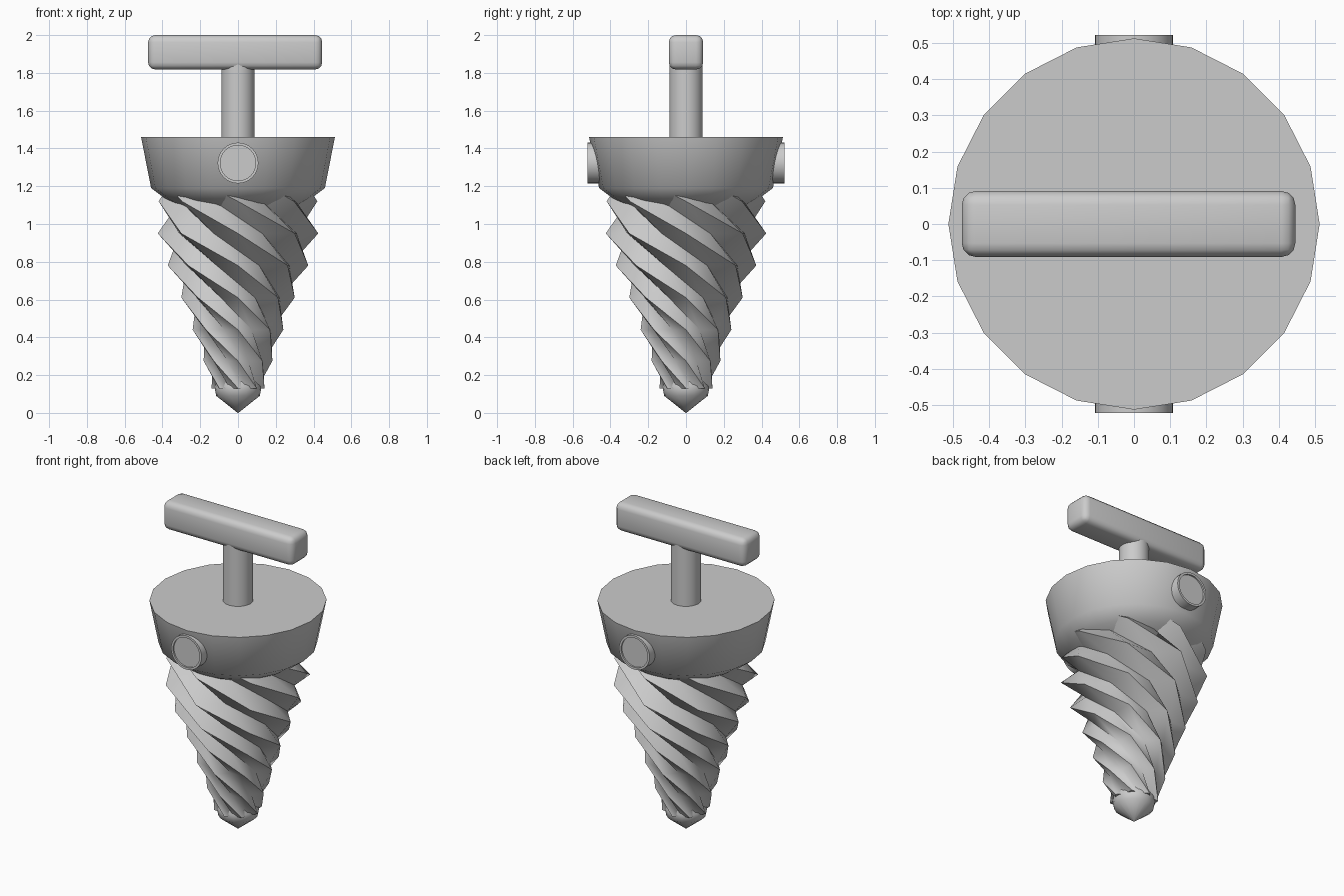
import bpy, bmesh, math
from math import cos, sin, pi, radians

if "Cube" in bpy.data.objects:
    bpy.data.objects.remove(bpy.data.objects["Cube"])


def make_object(name, bm, angle=35):
    bmesh.ops.recalc_face_normals(bm, faces=bm.faces)
    mesh = bpy.data.meshes.new(name)
    bm.to_mesh(mesh)
    bm.free()
    ob = bpy.data.objects.new(name, mesh)
    bpy.context.collection.objects.link(ob)
    bpy.ops.object.select_all(action='DESELECT')
    ob.select_set(True)
    bpy.context.view_layer.objects.active = ob
    bpy.ops.object.shade_smooth_by_angle(angle=radians(angle))
    return ob


def loft(bm, rings):
    """Skin a list of equal-length point rings and cap both ends."""
    loops = [[bm.verts.new(p) for p in ring] for ring in rings]
    for a, b in zip(loops, loops[1:]):
        n = len(a)
        for i in range(n):
            bm.faces.new((a[i], a[(i + 1) % n], b[(i + 1) % n], b[i]))
    bm.faces.new(loops[0])
    bm.faces.new(loops[-1])


def lathe(name, profile, sides, axis='z', angle=35, lift=0):
    bm = bmesh.new()
    rings = []
    for r, h in profile:
        pts = [(r * cos(2 * pi * i / sides), r * sin(2 * pi * i / sides)) for i in range(sides)]
        rings.append([(u, v, h + lift) if axis == 'z' else (u, h, v + lift) for u, v in pts])
    loft(bm, rings)
    return make_object(name, bm, angle)


# Fluted drill bit: eight-pointed star twisted one flute per ring
bm = bmesh.new()
rings = []
levels = [(0.14, 0.13), (0.182, 0.275), (0.24, 0.44), (0.30, 0.61),
          (0.372, 0.78), (0.425, 0.95), (0.42, 1.12), (0.40, 1.2)]
for k, (r, z) in enumerate(levels):
    twist = -radians(45) * min(k, 6.5)
    ring = []
    for i in range(16):
        rad = r * (0.79 if i % 2 else 1)
        a = i * pi / 8 + twist
        ring.append((rad * cos(a), rad * sin(a), z))
    rings.append(ring)
loft(bm, rings)
make_object("drill_flutes", bm, 58)

# Pointed tip under the flutes
lathe("drill_tip", [(0.002, 0), (0.115, 0.09), (0.125, 0.14), (0.1, 0.2)], 16, angle=50)

# Flared collar
lathe("collar", [(0.27, 1.065), (0.38, 1.13), (0.46, 1.19), (0.513, 1.46)], 20, angle=50)

# Side studs with a thin recessed rim
for side, name in ((-1, "front_stud"), (1, "back_stud")):
    lathe(name, [(0.108, side * 0.40), (0.108, side * 0.522), (0.094, side * 0.522),
                 (0.094, side * 0.512)], 32, axis='y', lift=1.323)

# Shaft
lathe("shaft", [(0.088, 1.40), (0.088, 1.86)], 32)

# Rounded crossbar handle
bm = bmesh.new()
bmesh.ops.create_cube(bm, size=1)
for v in bm.verts:
    v.co = (v.co.x * 0.922 - 0.015, v.co.y * 0.182, v.co.z * 0.182 + 1.909)
bmesh.ops.bevel(bm, geom=bm.edges[:], offset=0.038, segments=3, profile=0.5, affect='EDGES')
make_object("handle", bm, 40)
